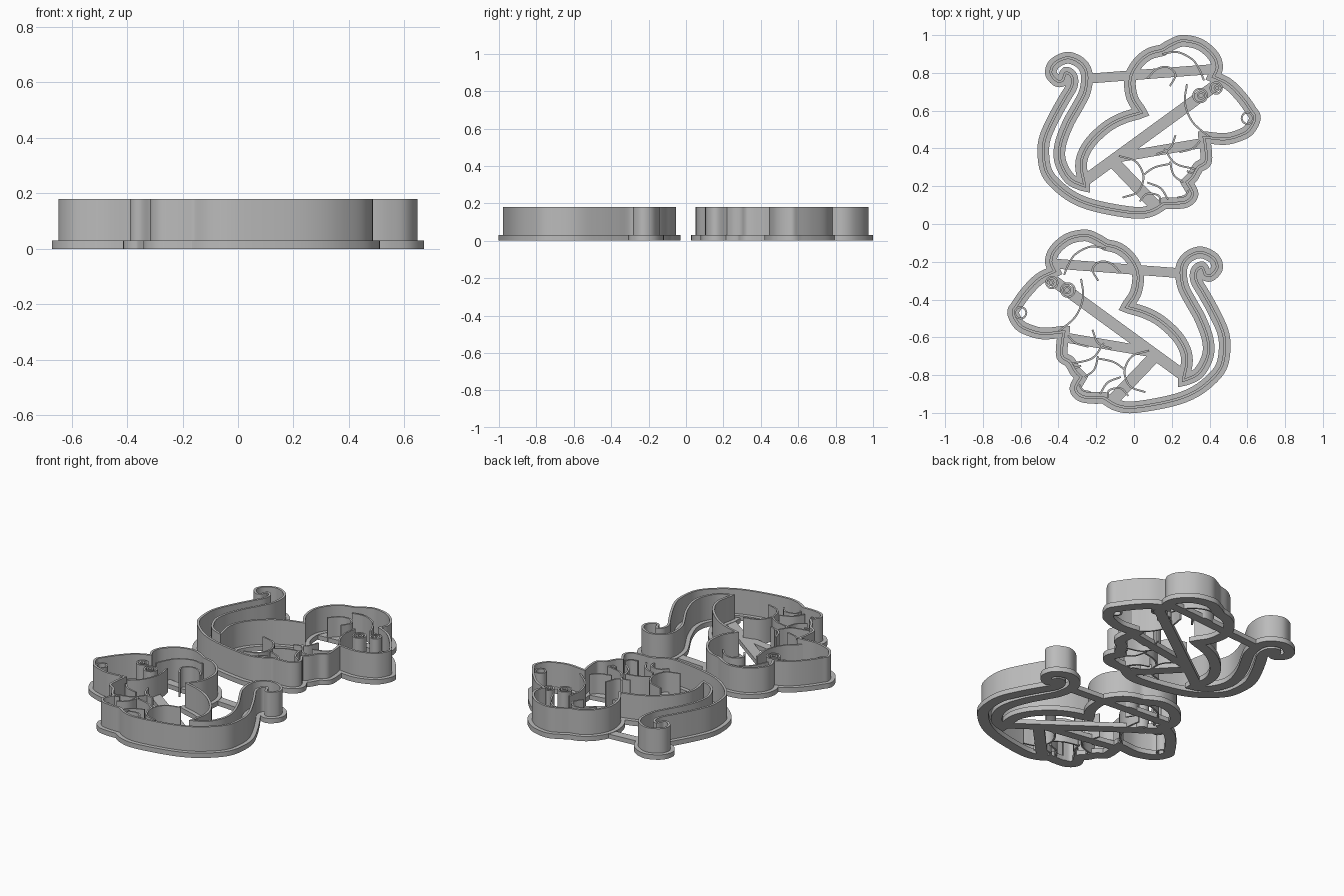
import bpy
import bmesh
import math
from mathutils import Vector

if "Cube" in bpy.data.objects:
    bpy.data.objects.remove(bpy.data.objects["Cube"], do_unlink=True)

plastic = bpy.data.materials.new("grey plastic")
plastic.use_nodes = True
plastic.diffuse_color = (0.5, 0.5, 0.5, 1)
plastic.node_tree.nodes["Principled BSDF"].inputs["Base Color"].default_value = (0.5, 0.5, 0.5, 1)

RIM_TOP, DETAIL_TOP, BASE_TOP = 0.18, 0.15, 0.03


def smooth_path(points, steps=6):
    """Catmull-Rom curve through points given in hundredths of a unit."""
    pts = [Vector(p) / 100 for p in points]
    ends = [2 * pts[0] - pts[1]] + pts + [2 * pts[-1] - pts[-2]]
    path = []
    for a, b, c, d in zip(ends, ends[1:], ends[2:], ends[3:]):
        for i in range(steps):
            t = i / steps
            path.append(0.5 * (2 * b + (c - a) * t + (2 * a - 5 * b + 4 * c - d) * t ** 2
                               + (3 * b - a - 3 * c + d) * t ** 3))
    return path + [pts[-1]]


def circle(cx, cy, radius, count=20):
    angles = [math.tau * i / count for i in range(count)]
    return [Vector((cx + radius * math.cos(a), cy + radius * math.sin(a))) / 100 for a in angles]


def add_band(bm, path, half, low, high, closed=False):
    """Upright strip of constant thickness that follows a flat path."""
    n = len(path)
    rings = []
    for i, p in enumerate(path):
        before = path[i - 1] if closed or i else p
        after = path[(i + 1) % n] if closed or i < n - 1 else p
        d1 = (p - before).normalized() if p != before else (after - p).normalized()
        d2 = (after - p).normalized() if p != after else d1
        mid = (d1 + d2).normalized()
        side = Vector((-mid.y, mid.x)) * half / max(mid.dot(d1), 0.7)
        corners = [(p + side, low), (p - side, low), (p - side, high), (p + side, high)]
        rings.append([bm.verts.new((q.x, q.y, z)) for q, z in corners])
    for i in range(n if closed else n - 1):
        a, b = rings[i], rings[(i + 1) % n]
        for k in range(4):
            m = (k + 1) % 4
            bm.faces.new((a[k], a[m], b[m], b[k]))
    if not closed:
        bm.faces.new(rings[0])
        bm.faces.new(rings[-1])


def make_object(name, bands, mirrored):
    bm = bmesh.new()
    for band in bands:
        add_band(bm, *band)
    if mirrored:
        for v in bm.verts:
            v.co.x, v.co.y = -v.co.x, v.co.y - 1.03
    bmesh.ops.recalc_face_normals(bm, faces=bm.faces)
    mesh = bpy.data.meshes.new(name)
    bm.to_mesh(mesh)
    bm.free()
    mesh.materials.append(plastic)
    obj = bpy.data.objects.new(name, mesh)
    bpy.context.collection.objects.link(obj)
    bpy.ops.object.select_all(action='DESELECT')
    obj.select_set(True)
    bpy.context.view_layer.objects.active = obj
    bpy.ops.object.shade_smooth_by_angle(angle=math.radians(35))


# Silhouette arcs, each ending in a sharp corner where the next one starts
head = [(4, 59), (-1, 67), (-2, 77), (2, 85), (8, 90), (15, 92)]
ear = [(15, 92), (20, 95), (26, 97), (35, 95), (42, 89), (44, 83), (42, 78)]
face = [(42, 78), (50, 74), (57, 67), (62, 60), (64, 56), (61, 50), (56, 47), (48, 45), (37, 46)]
chest = [(37, 46), (38, 40), (38, 33), (34, 30), (31, 25), (28, 22)]
foot = [(28, 22), (31, 16), (28, 12), (22, 11), (16, 11)]
belly_and_tail = [(16, 11), (9, 7), (0, 6), (-18, 9), (-30, 13), (-39, 19), (-46, 27), (-48, 37),
                  (-47, 46), (-42, 57), (-37, 66), (-33, 73), (-33, 78), (-36, 80), (-38, 76),
                  (-41, 76), (-44, 80), (-42, 85), (-35, 88), (-28, 85), (-25, 79), (-26, 70),
                  (-30, 62), (-35, 53), (-39, 42), (-39, 33), (-34, 24), (-26, 20)]
back = [(-26, 20), (-28, 32), (-24, 42), (-15, 51), (-6, 56), (4, 59)]
outline = []
for arc in (head, ear, face, chest, foot, belly_and_tail, back):
    outline += smooth_path(arc)[:-1]

# Raised inner lines: ear, cheek, arms, leg, toes and fingers
lines = [
    [(15, 90), (23, 91), (31, 87), (35, 81), (37, 76)],
    [(7, 77), (12, 82), (18, 83), (22, 79), (19, 73)],
    [(28, 74), (27, 64), (31, 54), (40, 46)],
    [(-8, 36), (1, 33), (5, 25), (2, 17), (-6, 14)],
    [(22, 47), (19, 40), (12, 37)],
    [(16, 40), (22, 32), (33, 29)],
    [(35, 44), (31, 40), (24, 38)],
    [(5, 26), (11, 30), (20, 32)],
    [(19, 33), (21, 26), (26, 22)],
    [(7, 22), (14, 19), (18, 13)],
    [(3, 12), (7, 16), (13, 15), (14, 11)],
    [(28, 28), (31, 27), (33, 29)],
    [(23, 14), (27, 15), (29, 18)],
]
# Round details: two eyes with pupils and the nose
rounds = [(35, 68, 3.6), (35.5, 68, 1.6), (43.5, 72, 3), (44, 72, 1.3), (60, 56, 3)]
# Flat braces that tie the parts together: start, end, half width
braces = [((-24, 77), (42, 82), 0.026), ((-26, 23), (44, 74), 0.03),
          ((-10, 35), (37, 43), 0.026), ((-12, 34), (11, 10), 0.032)]

for label, mirrored in (("rear", False), ("front", True)):
    make_object(label + "_cutting_wall", [(outline, 0.007, 0, RIM_TOP, True)], mirrored)
    make_object(label + "_base_flange", [(outline, 0.031, 0, BASE_TOP, True)], mirrored)
    make_object(label + "_inner_lines",
                [(smooth_path(p), 0.005, 0, DETAIL_TOP) for p in lines], mirrored)
    make_object(label + "_eyes_and_nose",
                [(circle(*r), 0.005, 0, DETAIL_TOP, True) for r in rounds], mirrored)
    make_object(label + "_braces",
                [([Vector(a) / 100, Vector(b) / 100], w, 0, BASE_TOP - 0.002) for a, b, w in braces],
                mirrored)
